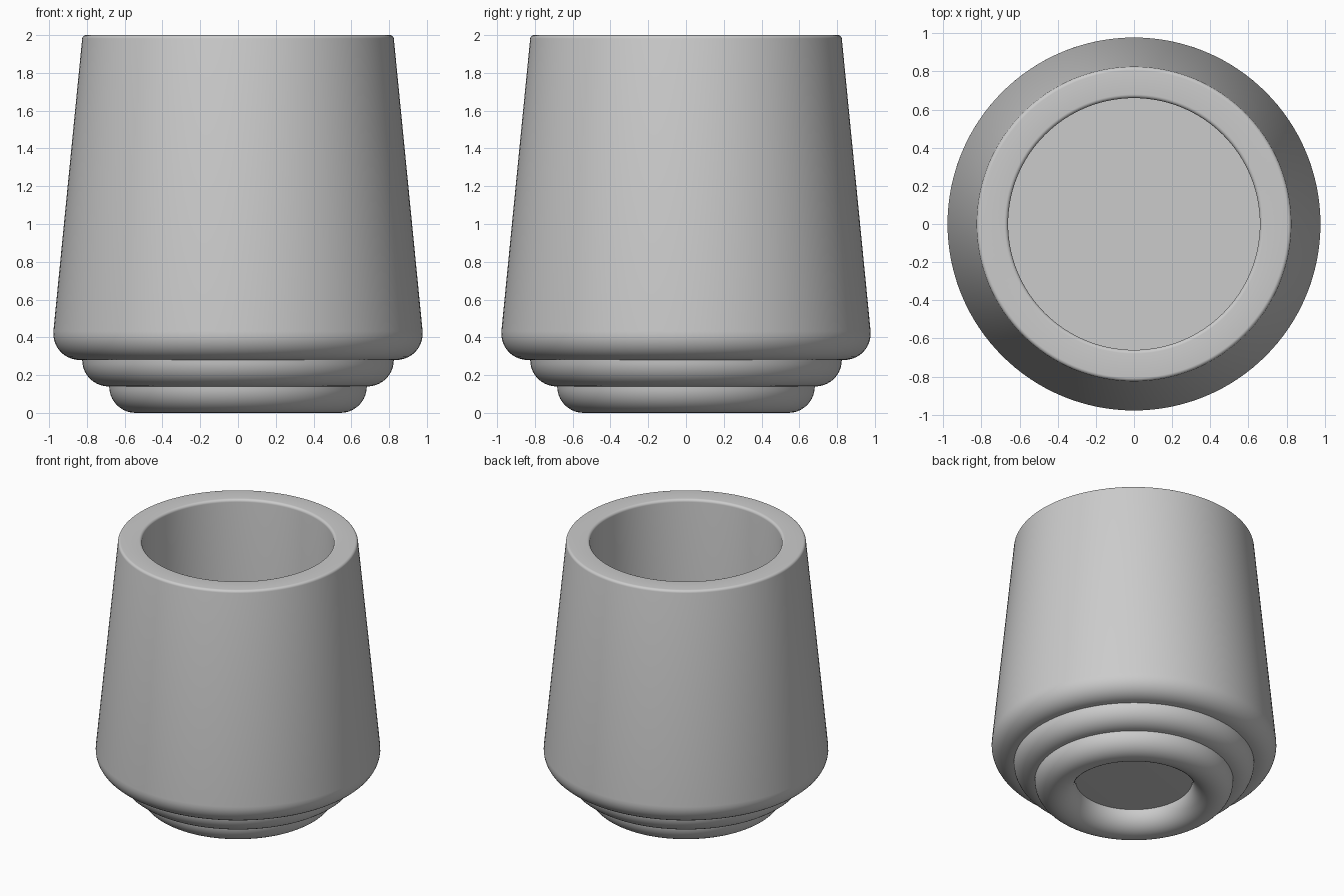
import bpy
import bmesh
from math import cos, sin, pi, radians
from mathutils import Vector

cube = bpy.data.objects.get("Cube")
if cube:
    bpy.data.objects.remove(cube, do_unlink=True)

# One plain grey for the whole cap
grey = bpy.data.materials.new("plain grey")
grey.use_nodes = True
colour = (0.6, 0.6, 0.6, 1)
grey.diffuse_color = colour
grey.node_tree.nodes["Principled BSDF"].inputs["Base Color"].default_value = colour


def arc(r, z, radius, start, end, steps=10):
    """Profile points on a circle centred on (r, z), angles in degrees."""
    angles = [radians(start + (end - start) * i / steps) for i in range(steps + 1)]
    return [(r + radius * cos(a), z + radius * sin(a)) for a in angles]


def lathe(name, profile, segments=128):
    """Turn a profile of (radius, height) points around the z axis."""
    bm = bmesh.new()
    verts = [bm.verts.new(Vector((r, 0, z))) for r, z in profile]
    edges = [bm.edges.new(pair) for pair in zip(verts, verts[1:])]
    bmesh.ops.spin(bm, geom=verts + edges, cent=(0, 0, 0), axis=(0, 0, 1),
                   angle=2 * pi, steps=segments, use_merge=True)
    bmesh.ops.remove_doubles(bm, verts=bm.verts, dist=0.0002)
    # Orient outward: the profiles run counter-clockwise from the underside
    bmesh.ops.recalc_face_normals(bm, faces=bm.faces)
    lowest = min(bm.faces, key=lambda f: f.calc_center_median().z)
    if lowest.normal.z > 0:
        bmesh.ops.reverse_faces(bm, faces=bm.faces)
    mesh = bpy.data.meshes.new(name)
    bm.to_mesh(mesh)
    bm.free()
    mesh.materials.append(grey)
    obj = bpy.data.objects.new(name, mesh)
    bpy.context.collection.objects.link(obj)
    bpy.ops.object.select_all(action="DESELECT")
    obj.select_set(True)
    bpy.context.view_layer.objects.active = obj
    bpy.ops.object.shade_smooth_by_angle(angle=radians(35))
    return obj


step = 0.14    # height and rounding of each stepped tier
lip = 0.02     # rounding of the rim

# Tapered cup: rounded base, sloping wall, soft rim, straight bore and floor
lathe("cup_body",
      [(0.8, 2 * step)]
      + arc(0.838, 3 * step, step, -90, 5)
      + arc(0.825 - lip, 2 - lip, lip, 5, 90, 6)
      + arc(0.66 + lip, 2 - lip, lip, 90, 180, 6)
      + [(0.66, 3 * step), (0, 3 * step)])

# Middle tier, whose underside closes the hollow foot
lathe("middle_step", [(0, step)] + arc(0.685, 2 * step, step, -90, 0))

# Half-round foot ring
lathe("foot_ring", arc(0.542, step, step, -180, 0, 20))
